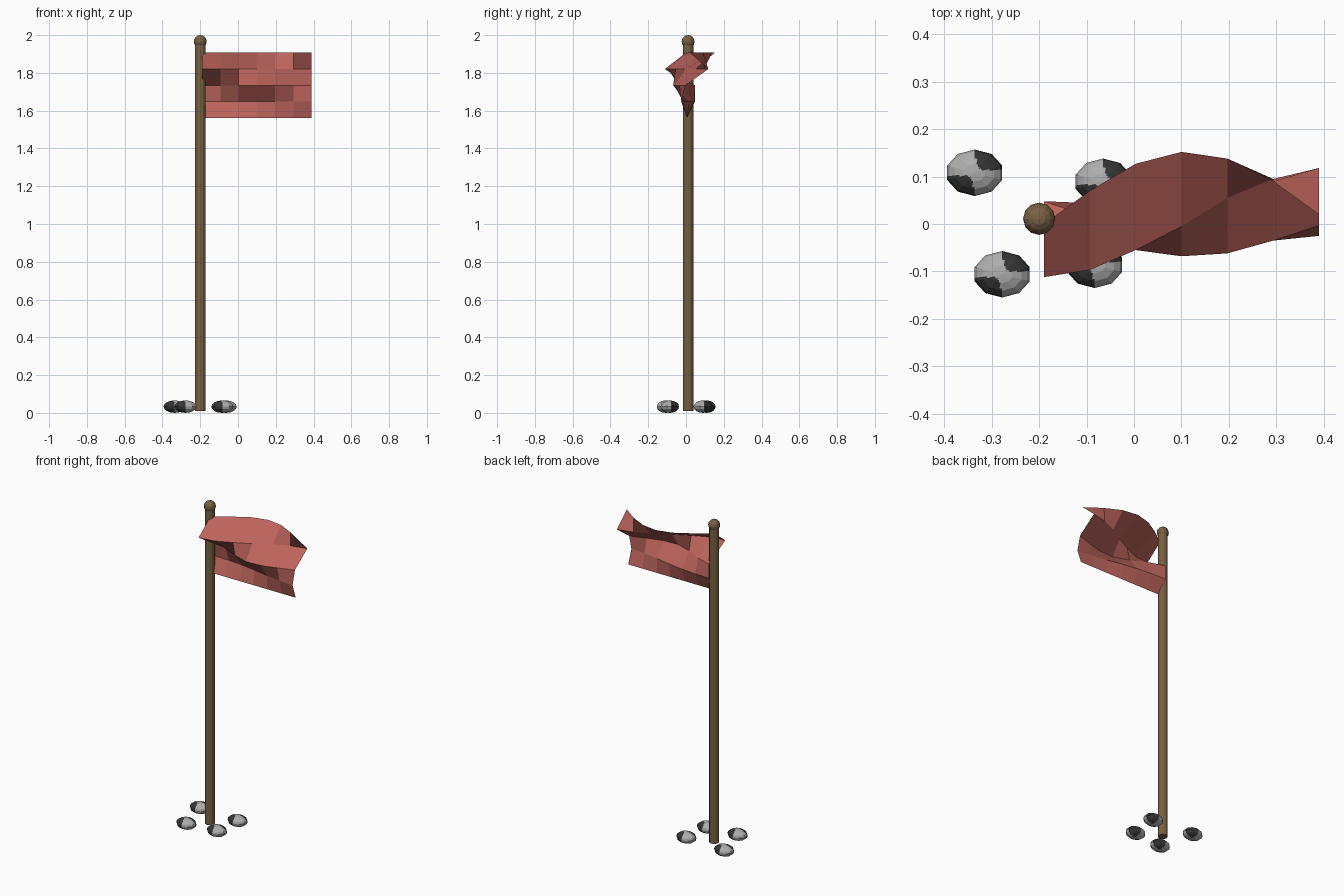
import bpy, bmesh
from mathutils import Matrix, Vector

if "Cube" in bpy.data.objects:
    bpy.data.objects.remove(bpy.data.objects["Cube"])


def material(name, color):
    m = bpy.data.materials.new(name)
    m.use_nodes = True
    m.diffuse_color = (*color, 1)
    m.node_tree.nodes["Principled BSDF"].inputs["Base Color"].default_value = (*color, 1)
    return m


WOOD = material("brown wood", (0.19, 0.12, 0.055))
CLOTH = material("red cloth", (0.50, 0.125, 0.105))
STONE = material("grey stone", (0.42, 0.42, 0.42))
MARK = material("dark stone", (0.035, 0.035, 0.035))


def finish(bm, name, *mats, location=(0, 0, 0)):
    mesh = bpy.data.meshes.new(name)
    bm.to_mesh(mesh)
    bm.free()
    for m in mats:
        mesh.materials.append(m)
    ob = bpy.data.objects.new(name, mesh)
    ob.location = location
    bpy.context.collection.objects.link(ob)
    return ob


# Pole and its round cap
POLE_X, POLE_Y = -0.2, 0.011
BOTTOM, TOP = 0.01, 1.95
bm = bmesh.new()
bmesh.ops.create_cone(bm, cap_ends=True, segments=12, radius1=0.028, radius2=0.028,
                      depth=TOP - BOTTOM)
finish(bm, "pole", WOOD, location=(POLE_X, POLE_Y, (TOP + BOTTOM) / 2))

bm = bmesh.new()
bmesh.ops.create_uvsphere(bm, u_segments=12, v_segments=8, radius=0.034)
finish(bm, "pole_cap", WOOD, location=(POLE_X, POLE_Y, 1.966))

# Flag: a grid whose rows ripple in y, from the top row to the bottom row
RIPPLES = [
    (0, 0.07, 0.127, 0.152, 0.138, 0.09, 0.02),
    (-0.112, -0.097, -0.055, -0.005, 0.055, 0.095, 0.118),
    (0.048, 0.015, -0.035, -0.068, -0.062, -0.035, -0.003),
    (0.047, 0.044, 0.035, 0.02, 0, -0.015, -0.025),
    (0.005,) * 7,
]
bm = bmesh.new()
rows = [[bm.verts.new((-0.19 + 0.0967 * i, y, 1.907 - 0.0865 * j)) for i, y in enumerate(row)]
        for j, row in enumerate(RIPPLES)]
for upper, lower in zip(rows, rows[1:]):
    for i in range(len(upper) - 1):
        bm.faces.new((upper[i], lower[i], lower[i + 1], upper[i + 1]))
finish(bm, "flag", CLOTH)


# Flattened stones with dark patches on two opposite quarters
def stone(name, x, y):
    bm = bmesh.new()
    bmesh.ops.create_uvsphere(bm, u_segments=10, v_segments=8, radius=1)
    bmesh.ops.subdivide_edges(bm, edges=bm.edges[:], cuts=3, use_grid_fill=True)
    for f in bm.faces:
        c = f.calc_center_median()
        patch = c.x * c.y > 0.03 and abs(c.y) > 0.12
        f.material_index = 1 if patch else 0
    bmesh.ops.scale(bm, vec=Vector((0.061, 0.049, 0.033)), verts=bm.verts)
    finish(bm, name, STONE, MARK, location=(x, y, 0.033))


stone("stone_back_right", -0.336, 0.108)
stone("stone_back_left", -0.065, 0.089)
stone("stone_front_right", -0.278, -0.106)
stone("stone_front_left", -0.083, -0.086)
